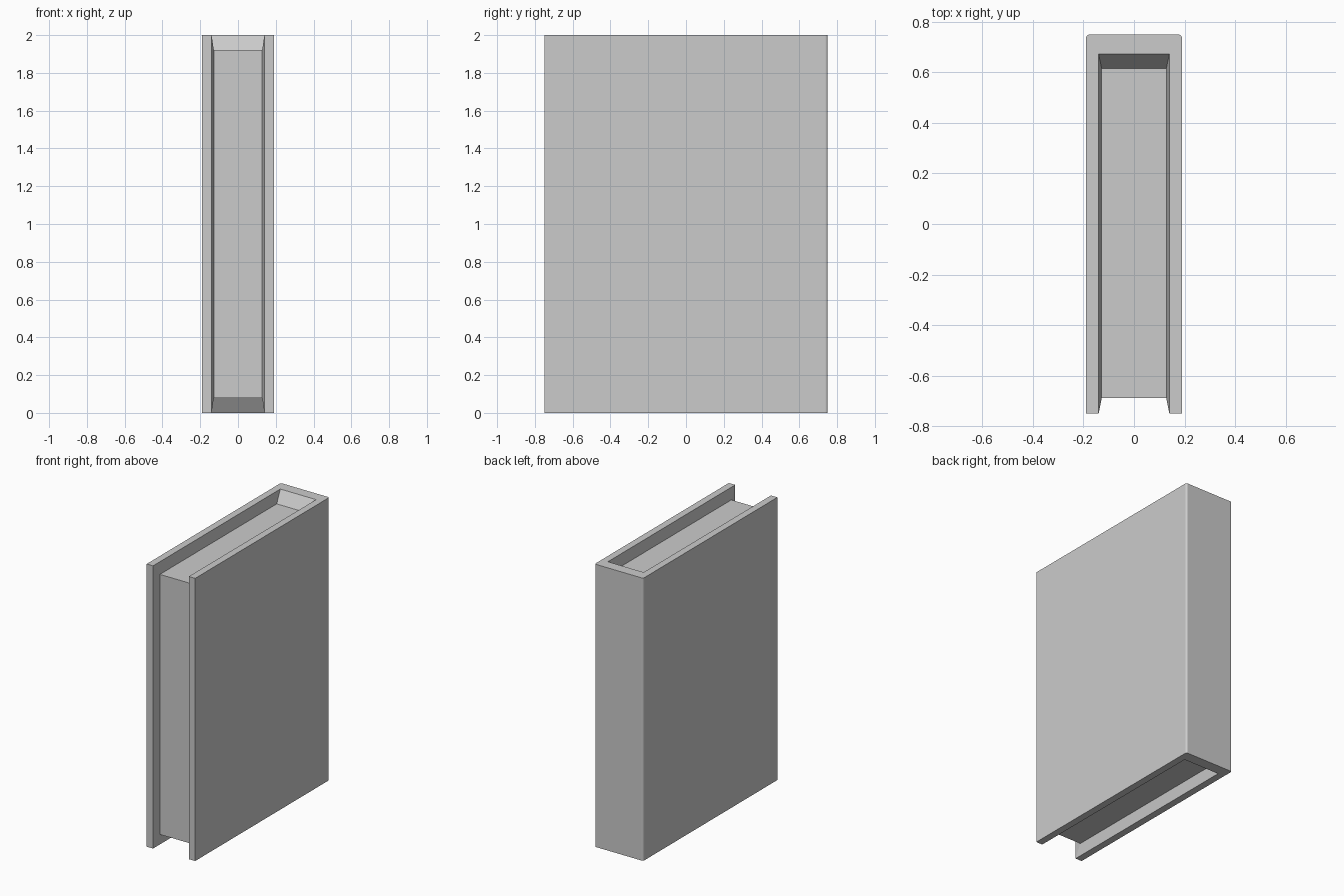
import bpy, bmesh
from math import sin, cos, pi

if "Cube" in bpy.data.objects:
    bpy.data.objects.remove(bpy.data.objects["Cube"])

W, D, H = 0.19, 0.75, 2.0           # half width, half depth, height
R = 0.012                           # spine edge rounding
LIP_X, LIP_Y = 0.14, 0.673          # cover board inner edge
PX, PF, PB = 0.128, -0.69, 0.616    # page block half width, front, back
Z0, Z1 = 0.08, H - 0.08             # page block bottom and top


def new_object(name, bm):
    bmesh.ops.recalc_face_normals(bm, faces=bm.faces)
    mesh = bpy.data.meshes.new(name)
    bm.to_mesh(mesh)
    bm.free()
    obj = bpy.data.objects.new(name, mesh)
    bpy.context.collection.objects.link(obj)
    return obj


def columns(bm, profile, z0, z1):
    return [(bm.verts.new((x, y, z0)), bm.verts.new((x, y, z1))) for x, y in profile]


def mirrored(half):
    return half + [(-x, y) for x, y in reversed(half)]


# Cover: U-shaped shell with a rounded spine and inner walls flaring to the pages
bm = bmesh.new()
arc = [(W - R + R * cos(a), D - R + R * sin(a)) for a in (0, pi / 6, pi / 3, pi / 2)]
outer = columns(bm, mirrored([(W, -D)] + arc), 0, H)
lip = columns(bm, mirrored([(LIP_X, -D), (LIP_X, LIP_Y)]), 0, H)
inner = columns(bm, mirrored([(PX, PF), (PX, PB)]), Z0, Z1)

for a, b in zip(outer, outer[1:]):                      # boards and spine
    bm.faces.new((a[0], b[0], b[1], a[1]))
for k in (0, 1):                                        # end edges and flares
    bm.faces.new([c[k] for c in outer] + [c[k] for c in reversed(lip)])
    for i in range(3):
        bm.faces.new((lip[i][k], lip[i + 1][k], inner[i + 1][k], inner[i][k]))
for i in (0, -1):                                       # fore edges and flares
    for a, b in ((outer[i], lip[i]), (lip[i], inner[i])):
        bm.faces.new((a[0], b[0], b[1], a[1]))
for a, b in zip(inner, inner[1:]):                      # seat behind the pages
    bm.faces.new((a[0], b[0], b[1], a[1]))
new_object("cover", bm)

# Page block
bm = bmesh.new()
bmesh.ops.create_cube(bm, size=1)
bmesh.ops.scale(bm, vec=(2 * PX, PB - PF, Z1 - Z0), verts=bm.verts)
bmesh.ops.translate(bm, vec=(0, (PB + PF) / 2, H / 2), verts=bm.verts)
new_object("pages", bm)
